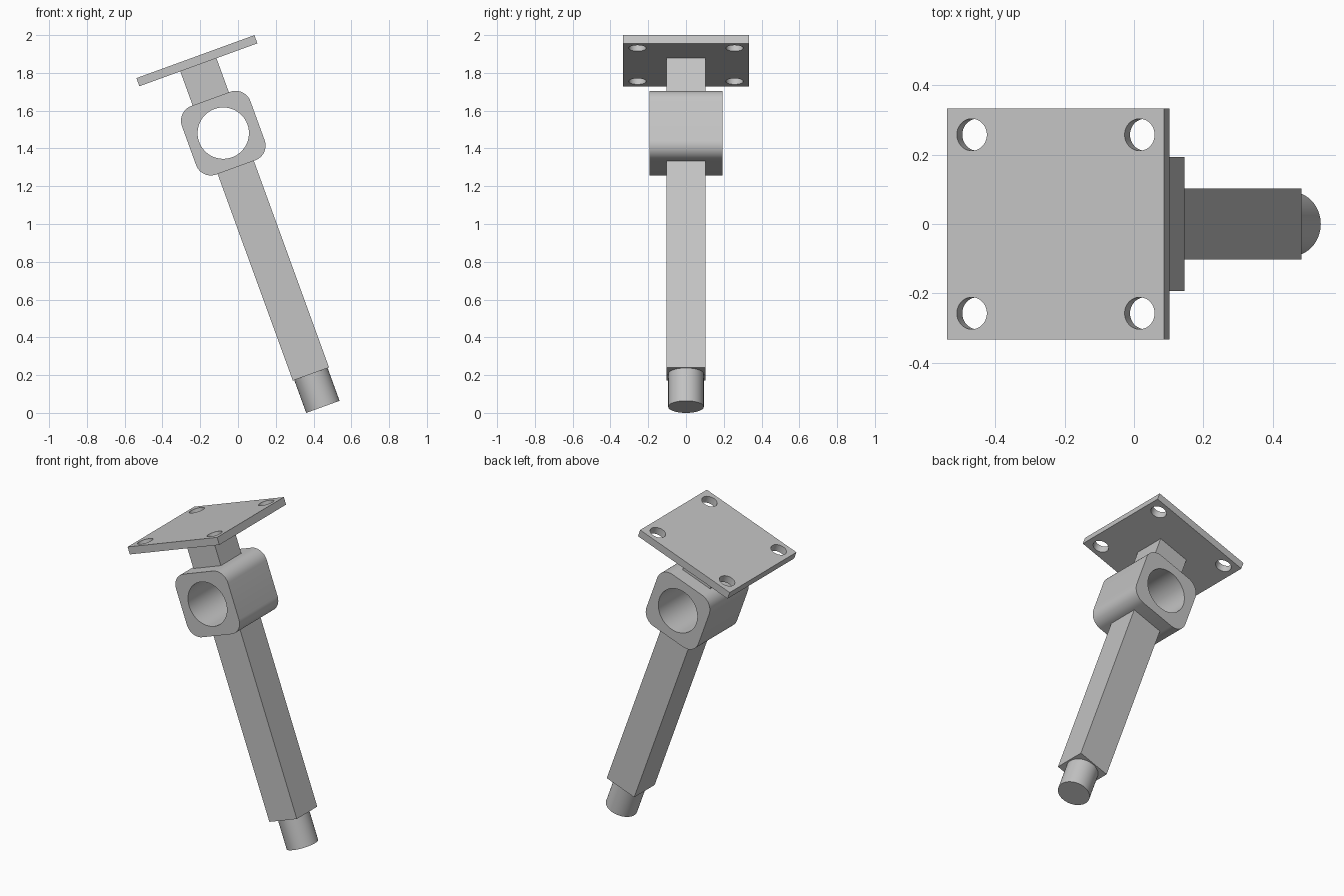
import bpy
import bmesh
from math import radians
from mathutils import Matrix, Vector

default = bpy.data.objects.get("Cube")
if default:
    bpy.data.objects.remove(default, do_unlink=True)

# Parts are built upright around the bore centre, then leaned over together
LEAN = Matrix.Translation((-0.078, 0, 1.481)) @ Matrix.Rotation(radians(-20), 4, "Y")
PLATE_TOP, PLATE_THICK, PLATE_SIDE = 0.431, 0.046, 0.665
HOLE_OFFSET, HOLE_RADIUS = 0.257, 0.046
HUB_SIDE, HUB_ROUND, BORE_RADIUS = 0.386, 0.083, 0.136
BAR_SIDE, BAR_END = 0.204, -1.357
PIN_RADIUS, PIN_END = 0.094, -1.542

grey = bpy.data.materials.new("plain grey metal")
grey.use_nodes = True
colour = (0.55, 0.55, 0.55, 1)
grey.diffuse_color = colour
grey.node_tree.nodes["Principled BSDF"].inputs["Base Color"].default_value = colour


def finish(name, bm):
    mesh = bpy.data.meshes.new(name)
    bm.to_mesh(mesh)
    bm.free()
    mesh.transform(LEAN)
    mesh.materials.append(grey)
    obj = bpy.data.objects.new(name, mesh)
    bpy.context.collection.objects.link(obj)
    return obj


def select_only(obj):
    bpy.ops.object.select_all(action="DESELECT")
    obj.select_set(True)
    bpy.context.view_layer.objects.active = obj


def block(name, width, depth, bottom, top, rounding=0):
    bm = bmesh.new()
    place = Matrix.Translation((0, 0, (bottom + top) / 2))
    bmesh.ops.create_cube(bm, size=1, matrix=place @ Matrix.Diagonal((width, depth, top - bottom, 1)))
    if rounding:
        # Round only the edges that run front to back
        edges = [e for e in bm.edges
                 if abs((e.verts[0].co - e.verts[1].co).normalized().y) > 0.9]
        bmesh.ops.bevel(bm, geom=edges, offset=rounding, segments=12, profile=0.5, affect="EDGES")
    return finish(name, bm)


def rod(name, radius, length, centre, turn=Matrix()):
    bm = bmesh.new()
    bmesh.ops.create_cone(bm, cap_ends=True, segments=64, radius1=radius, radius2=radius,
                          depth=length, matrix=Matrix.Translation(Vector(centre)) @ turn)
    return finish(name, bm)


def cut(obj, cutters):
    select_only(obj)
    for cutter in cutters:
        cutter.hide_render = True
        mod = obj.modifiers.new("hole", "BOOLEAN")
        mod.operation = "DIFFERENCE"
        mod.solver = "EXACT"
        mod.object = cutter
        bpy.ops.object.modifier_apply(modifier=mod.name)
        bpy.data.objects.remove(cutter, do_unlink=True)


# Mounting plate with four bolt holes
plate_bottom = PLATE_TOP - PLATE_THICK
plate = block("mounting_plate", PLATE_SIDE, PLATE_SIDE, plate_bottom, PLATE_TOP)
cut(plate, [rod("bolt_hole_cutter", HOLE_RADIUS, 0.2,
                (sx * HOLE_OFFSET, sy * HOLE_OFFSET, PLATE_TOP - PLATE_THICK / 2))
            for sx in (-1, 1) for sy in (-1, 1)])

# Rounded hub with a bore through it from front to back
half = HUB_SIDE / 2
hub = block("bored_hub", HUB_SIDE, HUB_SIDE, -half, half, HUB_ROUND)
cut(hub, [rod("bore_cutter", BORE_RADIUS, 1, (0, 0, 0), Matrix.Rotation(radians(90), 4, "X"))])

# Square neck and long square bar, seated slightly into the hub
neck = block("neck", BAR_SIDE, BAR_SIDE, half - 0.015, plate_bottom + 0.01)
bar = block("square_bar", BAR_SIDE, BAR_SIDE, BAR_END, 0.015 - half)

# Round pin at the lower end
pin_top = BAR_END + 0.02
pin = rod("end_pin", PIN_RADIUS, pin_top - PIN_END, (0, 0, (pin_top + PIN_END) / 2))

for part in (plate, hub, neck, bar, pin):
    select_only(part)
    bpy.ops.object.shade_smooth_by_angle(angle=radians(30))
